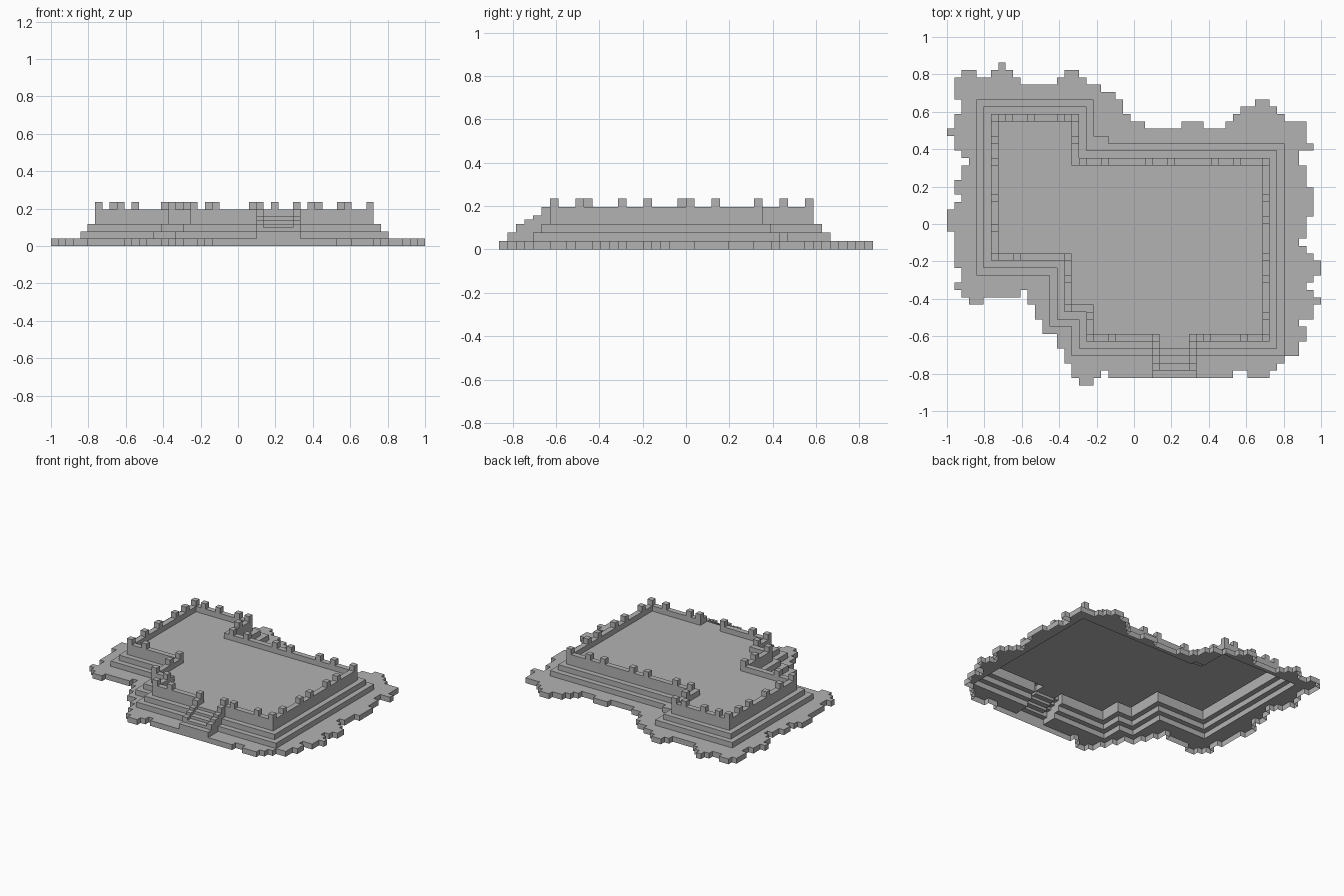
import bpy
import bmesh

cube = bpy.data.objects.get("Cube")
if cube:
    bpy.data.objects.remove(cube)

COLS, ROWS = 51, 44
U = 2 / COLS  # size of one block

stone = bpy.data.materials.new("stone grey")
stone.use_nodes = True
grey = (0.45, 0.45, 0.45, 1)
stone.diffuse_color = grey
stone.node_tree.nodes["Principled BSDF"].inputs["Base Color"].default_value = grey


def rect(x0, x1, y0, y1):
    return {(i, j) for i in range(x0, x1) for j in range(y0, y1)}


def expand(runs):
    return [value for count, value in runs for _ in range(count)]


def grow(cells, n):
    """Widen a set of blocks by n blocks in every direction."""
    steps = range(-n, n + 1)
    return {(i + a, j + b) for i, j in cells for a in steps for b in steps}


def shell(name, cells, height, base=0):
    """Open-bottomed stepped skin: tops plus walls down to lower neighbours."""
    bm = bmesh.new()

    def quad(points):
        bm.faces.new([bm.verts.new(((x - COLS / 2) * U, (y - ROWS / 2) * U, z * U))
                      for x, y, z in points])

    for i, j in sorted(cells):
        h = height[i, j]
        corners = [(i, j), (i + 1, j), (i + 1, j + 1), (i, j + 1)]
        quad([(x, y, h) for x, y in corners])
        sides = [(0, -1), (1, 0), (0, 1), (-1, 0)]
        for k, (dx, dy) in enumerate(sides):
            low = height.get((i + dx, j + dy), base)
            if low < h:
                a, b = corners[k], corners[(k + 1) % 4]
                quad([(*a, low), (*b, low), (*b, h), (*a, h)])
    bmesh.ops.remove_doubles(bm, verts=bm.verts[:], dist=U / 100)
    bmesh.ops.dissolve_limit(bm, angle_limit=0.02, verts=bm.verts[:], edges=bm.edges[:])
    mesh = bpy.data.meshes.new(name)
    bm.to_mesh(mesh)
    bm.free()
    mesh.materials.append(stone)
    obj = bpy.data.objects.new(name, mesh)
    bpy.context.collection.objects.link(obj)


# Ragged ground outline: (run length, limit) along each side
back = expand([(2, 42), (2, 43), (2, 42), (1, 43), (1, 44), (1, 43), (1, 42),
               (5, 41), (1, 42), (2, 43), (1, 42), (2, 41), (2, 40), (1, 39),
               (1, 37), (2, 36), (5, 35), (3, 36), (3, 35), (1, 36), (1, 37),
               (2, 38), (2, 39), (1, 38), (1, 37), (5, 36)])
front = expand([(3, 12), (2, 11), (5, 12), (1, 13), (1, 11), (1, 9), (2, 7),
                (1, 5), (1, 3), (1, 1), (2, 0), (1, 1), (1, 2), (17, 1),
                (2, 2), (3, 1), (1, 2), (1, 3), (5, 4)])
low_x = expand([(13, 2), (1, 1), (2, 2), (5, 1), (3, 0), (1, 1), (1, 2), (2, 1),
                (2, 2), (1, 3), (1, 2), (2, 1), (1, 0), (2, 1), (2, 2), (5, 1)])
high_x = expand([(4, 51), (2, 48), (2, 49), (1, 48), (2, 50), (1, 51), (1, 50),
                 (1, 49), (1, 50), (2, 51), (1, 50), (1, 49), (1, 48), (3, 49),
                 (4, 50), (3, 49), (2, 48), (1, 50), (3, 49), (8, 51)])
ground = {(i, j) for i, j in rect(0, COLS, 0, ROWS)
          if front[i] <= j < back[i] and low_x[j] <= i < high_x[j]}

# Raised platform with its two surrounding terraces
wall = rect(6, 44, 17, 31) | rect(6, 18, 17, 37) | rect(16, 44, 10, 31) | rect(19, 44, 6, 31)
upper = grow(wall, 1)
lower = grow(wall, 2) | rect(20, 22, 33, 34)
court = {c for c in wall if grow({c}, 1) <= wall}
parapet = wall - court

# Stairs between two stepped side walls, through a gap in the parapet
gate = rect(29, 33, 6, 7)
stairs = {}
for row, (tread, side) in enumerate([(2, 2), (2.5, 3), (3, 3.5), (3.5, 4), (4, 5)], start=1):
    for col in range(28, 34):
        stairs[col, row] = side if col in (28, 33) else tread

# Each layer overrides the height of the one beneath it
height = {}
for cells, h in ((ground, 1), (lower, 2), (upper, 3), (parapet, 5), (court | gate, 4)):
    height.update(dict.fromkeys(cells, h))
height.update(stairs)

steps = set(stairs)
shell("ground", ground - lower - steps, height)
shell("lower_terrace", lower - upper - steps, height)
shell("upper_terrace", upper - wall - steps, height)
shell("courtyard_floor", court | gate, height)
shell("parapet", parapet - gate, height)
shell("entrance_stairs", steps, height)

# Battlement blocks along the parapet
merlons = set()
for row, cols in ((36, (6, 8, 11, 15, 17)), (30, (18, 21, 27, 30, 36, 39, 43)),
                  (17, (6, 9, 16)), (6, (19, 22, 28, 33, 35, 40, 43))):
    merlons |= {(c, row) for c in cols}
for col, rows in ((6, (21, 25, 30, 33)), (43, (9, 14, 17, 22, 25)),
                  (16, (10, 14)), (19, (9,)), (17, (33,))):
    merlons |= {(col, r) for r in rows}
merlons &= parapet - gate
shell("battlements", merlons, dict.fromkeys(merlons, 6), base=5)
